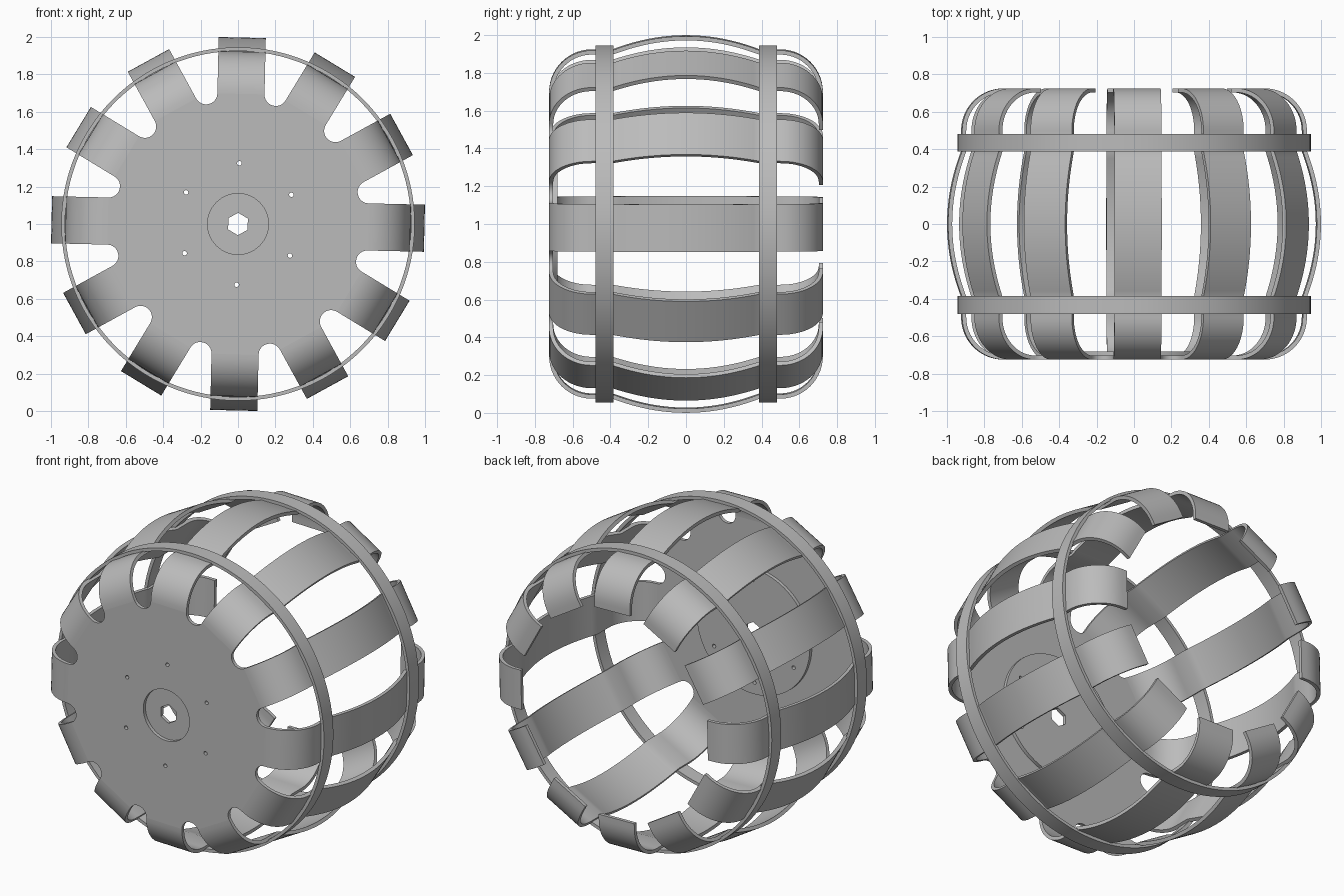
import bpy, bmesh
from math import sin, cos, tan, pi, radians
from mathutils import Vector

if "Cube" in bpy.data.objects:
    bpy.data.objects.remove(bpy.data.objects["Cube"], do_unlink=True)

COUNT = 12
TWIST = radians(-1.3)      # small turn of the whole cage about its axle
HALF_W = 0.126             # half strap width
THICK = 0.022              # sheet thickness
FRONT = -0.725             # front face of the plate
CENTRE_Z = 1.0
STEP = 2 * pi / COUNT

steel = bpy.data.materials.new("grey_steel")
steel.use_nodes = True
steel.diffuse_color = (0.5, 0.5, 0.5, 1)
steel.node_tree.nodes["Principled BSDF"].inputs["Base Color"].default_value = (0.5, 0.5, 0.5, 1)


def finish(obj, angle=30):
    bpy.ops.object.select_all(action='DESELECT')
    obj.select_set(True)
    bpy.context.view_layer.objects.active = obj
    if obj.type == 'CURVE':
        bpy.ops.object.convert(target='MESH')
    if not obj.data.materials:
        obj.data.materials.append(steel)
    bpy.ops.object.shade_smooth_by_angle(angle=radians(angle))


def circle(radius, sides, cx=0.0, cy=0.0, start=0.0):
    return [(cx + radius * cos(start + 2 * pi * i / sides),
             cy + radius * sin(start + 2 * pi * i / sides)) for i in range(sides)]


def sheet(name, outlines, y_front, depth):
    """Flat sheet facing -y, first outline is the rim and the rest are holes."""
    curve = bpy.data.curves.new(name, 'CURVE')
    curve.dimensions = '2D'
    curve.fill_mode = 'BOTH'
    curve.extrude = depth / 2
    for pts in outlines:
        spline = curve.splines.new('POLY')
        spline.points.add(len(pts) - 1)
        for p, (x, y) in zip(spline.points, pts):
            p.co = (x, y, 0, 1)
        spline.use_cyclic_u = True
    obj = bpy.data.objects.new(name, curve)
    bpy.context.collection.objects.link(obj)
    obj.rotation_euler.x = pi / 2
    obj.location = (0, y_front + depth / 2, CENTRE_Z)
    finish(obj)
    return obj


# Plate outline: round-bottomed slots tangent to the strap sides
half = STEP / 2
slot_bottom = 0.66
apex = HALF_W / sin(half)
dist = (slot_bottom - apex) / (1 - sin(half))
slot_r = dist * sin(half)
bend_start = HALF_W / tan(half) + dist * cos(half)

rim = []
for k in range(COUNT):
    mid = TWIST + (k + 0.5) * STEP
    cx, cy = (apex + dist) * cos(mid), (apex + dist) * sin(mid)
    sweep = pi / 2 - half
    for i in range(17):
        a = mid + pi + sweep - 2 * sweep * i / 16
        rim.append((cx + slot_r * cos(a), cy + slot_r * sin(a)))

bolts = [circle(0.012, 16, *p) for p in circle(0.325, 6, start=pi / 2 + TWIST)]
sheet("front_plate", [rim, circle(0.163, 64)] + bolts, FRONT, THICK)
sheet("hub_backing_disc",
      [circle(0.4, 96), circle(0.06, 6, start=pi / 2 + TWIST)] + bolts,
      FRONT + THICK, THICK)

# Strap profile as (radius, y): front bend, ring seat, bulge, ring seat, back bend
SEAT_R, BULGE, SEAT_Y = 0.922, 0.075, 0.39
bend = SEAT_R - bend_start
front_half = [(bend_start + bend * sin(a), FRONT + bend * (1 - cos(a)))
              for a in (pi / 2 * i / 14 for i in range(15))]
bulge = []
for i in range(25):
    y = -SEAT_Y + 2 * SEAT_Y * i / 24
    bulge.append((SEAT_R + BULGE * (1 - (y / SEAT_Y) ** 2), y))
profile = (front_half + bulge + [(r, -y) for r, y in reversed(front_half)]
           + [(slot_bottom, -FRONT)])


def strap_mesh():
    bm = bmesh.new()
    pairs = []
    for i, (r, y) in enumerate(profile):
        a = Vector(profile[max(i - 1, 0)])
        b = Vector(profile[min(i + 1, len(profile) - 1)])
        t = (b - a).normalized()
        if i == 0:
            t = Vector((1, 0))
        inner = Vector((r, y)) + Vector((-t.y, t.x)) * THICK
        pairs.append((bm.verts.new((r, y, -HALF_W)),
                      bm.verts.new((inner.x, inner.y, -HALF_W))))
    for (a, b), (c, d) in zip(pairs, pairs[1:]):
        bm.faces.new((a, b, d, c))
    side = bmesh.ops.extrude_face_region(bm, geom=bm.faces[:])
    verts = [v for v in side["geom"] if isinstance(v, bmesh.types.BMVert)]
    bmesh.ops.translate(bm, verts=verts, vec=(0, 0, 2 * HALF_W))
    bmesh.ops.recalc_face_normals(bm, faces=bm.faces[:])
    mesh = bpy.data.meshes.new("strap")
    bm.to_mesh(mesh)
    bm.free()
    return mesh


# Straps around the axle
mesh = strap_mesh()
for k in range(COUNT):
    strap = bpy.data.objects.new(f"strap_{k + 1}", mesh)
    bpy.context.collection.objects.link(strap)
    strap.location.z = CENTRE_Z
    strap.rotation_euler.y = -(TWIST + k * STEP)
    if k == 0:
        finish(strap)

# Hoops around the straps
for name, y in (("front_hoop", -0.48), ("back_hoop", 0.387)):
    sheet(name, [circle(0.945, 128), circle(0.925, 128)], y, 0.095)
